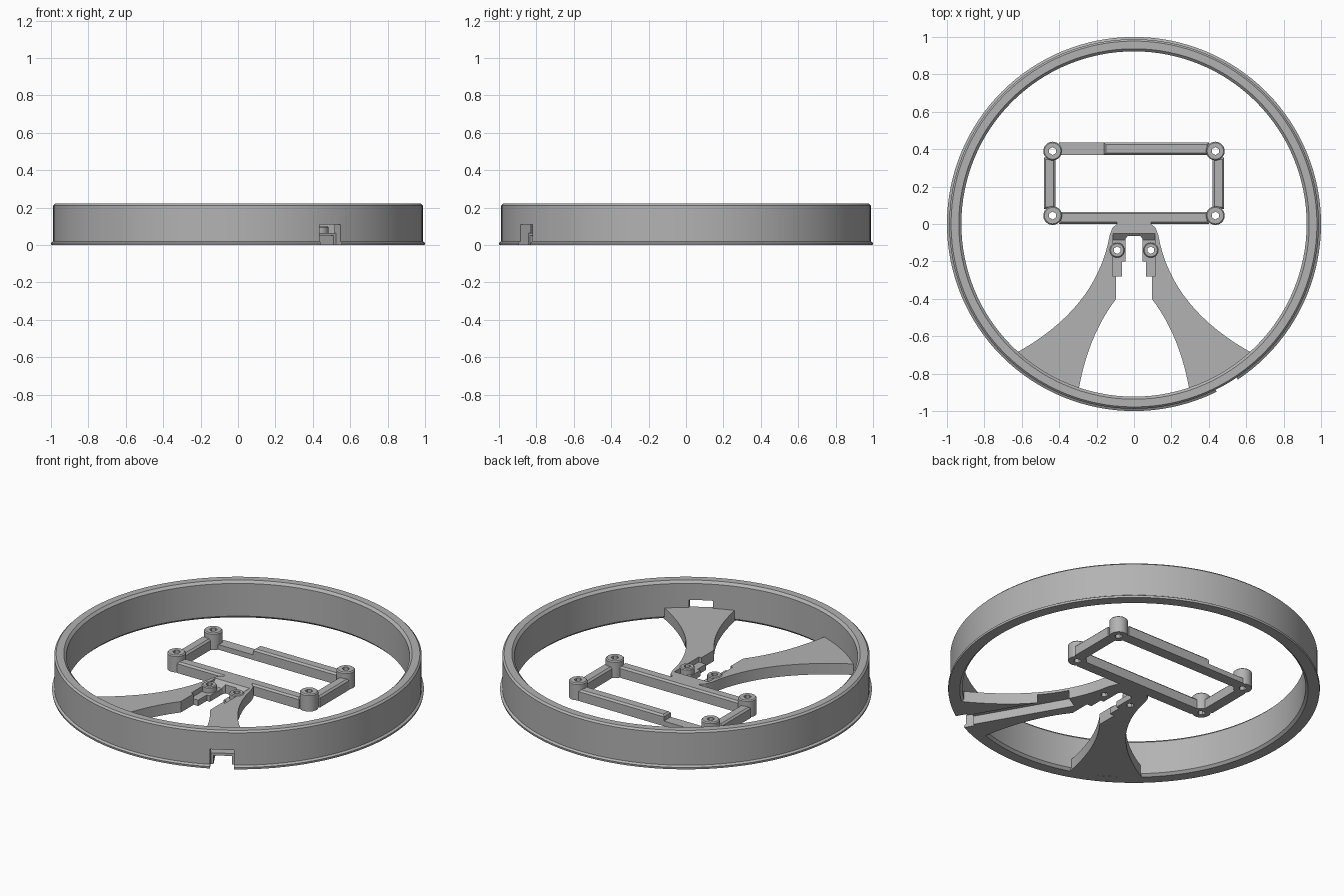
import bpy, bmesh, math
from mathutils import Matrix, Vector

if "Cube" in bpy.data.objects:
    bpy.data.objects.remove(bpy.data.objects["Cube"], do_unlink=True)

grey = bpy.data.materials.new("plain grey")
grey.use_nodes = True
GREY = (0.45, 0.45, 0.45, 1)
grey.diffuse_color = GREY
grey.node_tree.nodes["Principled BSDF"].inputs["Base Color"].default_value = GREY

PLATE = 0.065          # thickness of legs and bars
POST = 0.1             # height of corner posts
NOTCH = math.radians(-60)


def make(name, bm):
    bmesh.ops.recalc_face_normals(bm, faces=bm.faces[:])
    mesh = bpy.data.meshes.new(name)
    bm.to_mesh(mesh)
    bm.free()
    mesh.materials.append(grey)
    ob = bpy.data.objects.new(name, mesh)
    bpy.context.collection.objects.link(ob)
    return ob


def prism(name, points, direction):
    """Extrude a closed outline of 3D points."""
    bm = bmesh.new()
    face = bm.faces.new([bm.verts.new(p) for p in points])
    out = bmesh.ops.extrude_face_region(bm, geom=[face])
    bmesh.ops.translate(bm, vec=Vector(direction),
                        verts=[g for g in out["geom"] if isinstance(g, bmesh.types.BMVert)])
    return make(name, bm)


def box(name, x0, x1, y0, y1, z0, z1, chamfer=0.0):
    bm = bmesh.new()
    bmesh.ops.create_cube(bm, size=1)
    bmesh.ops.scale(bm, vec=(x1 - x0, y1 - y0, z1 - z0), verts=bm.verts)
    bmesh.ops.translate(bm, vec=((x0 + x1) / 2, (y0 + y1) / 2, (z0 + z1) / 2), verts=bm.verts)
    if chamfer:
        top = [e for e in bm.edges if all(v.co.z > z1 - 1e-4 for v in e.verts)]
        bmesh.ops.bevel(bm, geom=top, offset=chamfer, segments=1, affect='EDGES')
    return make(name, bm)


def cylinder(name, x, y, r, z0, z1, sides=32, chamfer=0.0):
    bm = bmesh.new()
    bmesh.ops.create_cone(bm, cap_ends=True, segments=sides, radius1=r, radius2=r, depth=z1 - z0,
                          matrix=Matrix.Translation((x, y, (z0 + z1) / 2)))
    if chamfer:
        top = [e for e in bm.edges if all(v.co.z > z1 - 1e-4 for v in e.verts)]
        bmesh.ops.bevel(bm, geom=top, offset=chamfer, segments=1, affect='EDGES')
    return make(name, bm)


def cut(ob, *cutters):
    for c in cutters:
        c.hide_render = True
        mod = ob.modifiers.new("cut", 'BOOLEAN')
        mod.operation, mod.solver, mod.object = 'DIFFERENCE', 'EXACT', c
    graph = bpy.context.evaluated_depsgraph_get()
    graph.update()
    mesh = bpy.data.meshes.new_from_object(ob.evaluated_get(graph))
    ob.modifiers.clear()
    ob.data = mesh
    for c in cutters:
        bpy.data.objects.remove(c, do_unlink=True)


def radial_box(name, r0, r1, width, z1):
    """Cutter lying along the cable notch direction."""
    ob = box(name, r0, r1, -width / 2, width / 2, -0.05, z1)
    ob.data.transform(Matrix.Rotation(NOTCH, 4, 'Z'))
    return ob


def curve(a, b, c, n=16):
    a, b, c = Vector(a), Vector(b), Vector(c)
    return [tuple(a * (1 - t) ** 2 + b * 2 * t * (1 - t) + c * t * t)
            for t in (i / n for i in range(n + 1))]


# Outer ring with a thin bottom flange and chamfered rim
profile = [(0.937, 0), (0.998, 0), (1.0, 0.012), (0.988, 0.02), (0.988, 0.212), (0.978, 0.222),
           (0.937, 0.222), (0.923, 0.208), (0.923, 0.014)]
bm = bmesh.new()
verts = [bm.verts.new((r, 0, z)) for r, z in profile]
edges = [bm.edges.new((verts[i - 1], verts[i])) for i in range(len(verts))]
bmesh.ops.spin(bm, geom=verts + edges, axis=(0, 0, 1), cent=(0, 0, 0),
               angle=math.tau, steps=128, use_duplicate=False)
bmesh.ops.remove_doubles(bm, verts=bm.verts, dist=1e-4)
ring = make("outer_ring", bm)
cut(ring, radial_box("ring_notch_cutter", 0.8, 1.1, 0.13, 0.11))

# Hub and two flared legs from one mirrored outline
half = [(0.09, 0.03), (0.09, 0.0), (0.115, -0.02)]
half += curve((0.13, -0.06), (0.2, -0.46), (0.65, -0.70))
half += curve((0.30, -0.91), (0.25, -0.60), (0.095, -0.40))
half += [(0.095, -0.28), (0.065, -0.28), (0.065, -0.20), (0.045, -0.20), (0.045, -0.08), (0.035, -0.065)]
outline = half + [(-x, y) for x, y in reversed(half)]
legs = prism("hub_and_legs", [(x, y, 0) for x, y in outline], (0, 0, PLATE))

# Sunken seat in the hub and the cable channel below the left leg
seat = [(-0.045, 0.07), (-0.085, 0.035), (-0.28, 0.035), (-0.28, 0.07)]
seat_cutter = prism("seat_cutter", [(-0.112, y, z) for y, z in seat], (0.224, 0, 0))
cut(legs, seat_cutter, radial_box("channel_cutter", 0.36, 1.1, 0.1, 0.05))
for side, x in (("left", 0.09), ("right", -0.09)):
    cut(legs, cylinder("hub_hole_cutter", x, -0.14, 0.021, -0.1, 0.2, 6))
    post = cylinder(side + "_hub_post", x, -0.14, 0.04, 0.02, 0.07, 24, 0.005)
    cut(post, cylinder("post_hole_cutter", x, -0.14, 0.02, -0.1, 0.2, 6))

# Rectangular frame bars
box("front_bar", -0.40, 0.40, 0.0, 0.065, 0, PLATE, 0.01)
box("back_bar", -0.16, 0.40, 0.37, 0.435, 0, PLATE, 0.01)
box("back_bar_low", -0.40, -0.15, 0.37, 0.435, 0, 0.03)
for side, s in (("left", 1), ("right", -1)):
    a, b = sorted((s * 0.42, s * 0.482))
    box(side + "_bar", a, b, 0.08, 0.355, 0, PLATE, 0.01)
    # Corner posts with screw holes
    for place, y in (("front", 0.045), ("back", 0.39)):
        post = cylinder(place + "_" + side + "_post", s * 0.435, y, 0.05, 0, POST, 32, 0.006)
        cut(post, cylinder("screw_hole_cutter", s * 0.435, y, 0.021, -0.1, 0.2, 6))

# Smooth the round walls, keep edges sharp
bpy.ops.object.select_all(action='DESELECT')
for ob in bpy.context.collection.objects:
    if ob.type == 'MESH':
        ob.select_set(True)
        bpy.context.view_layer.objects.active = ob
bpy.ops.object.shade_smooth_by_angle(angle=math.radians(25))
